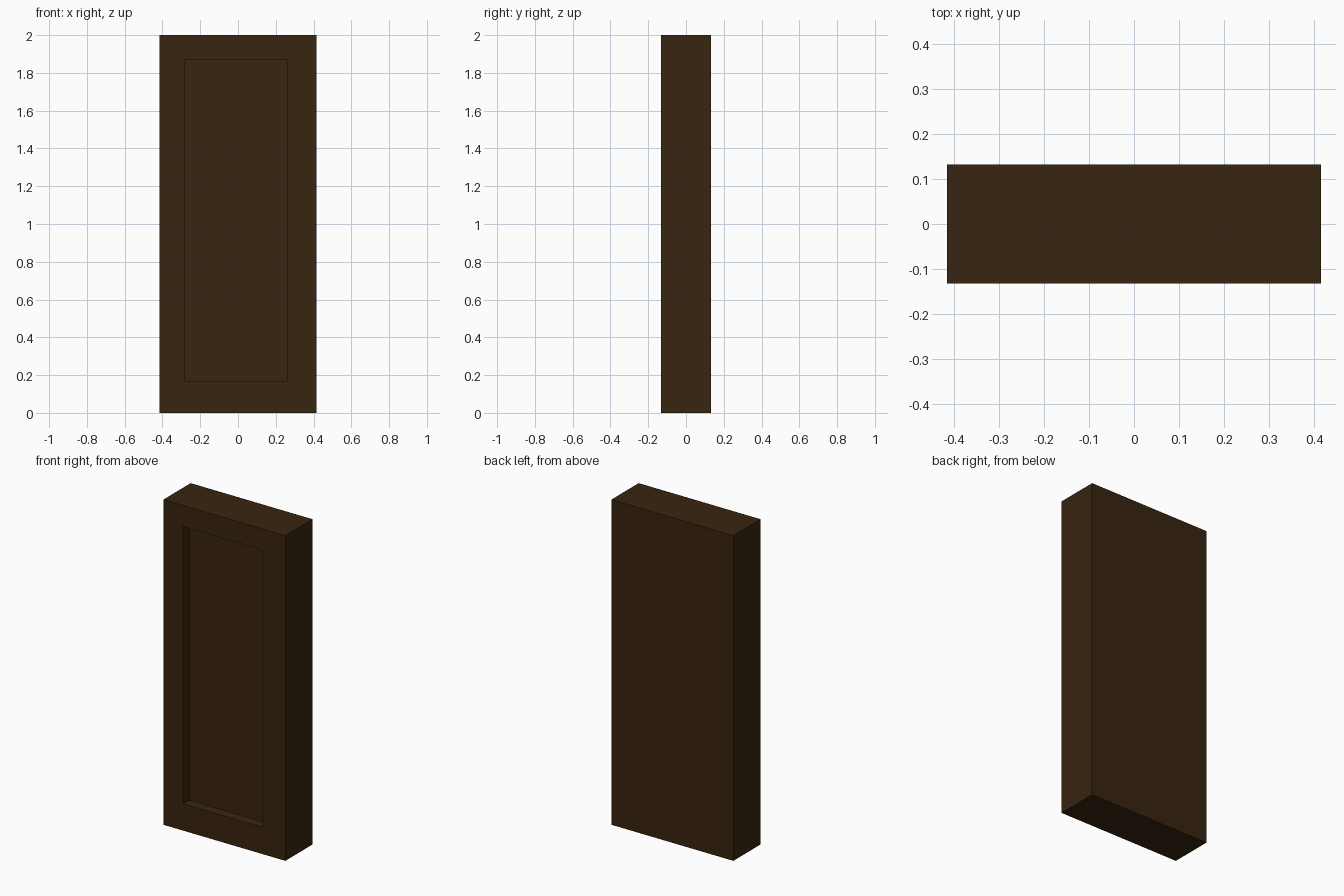
import bpy, bmesh
from mathutils import Vector

if "Cube" in bpy.data.objects:
    bpy.data.objects.remove(bpy.data.objects["Cube"])

W, D, H = 0.83, 0.265, 2.0
LEFT, RIGHT, BOTTOM, TOP = -0.28, 0.26, 0.165, 1.87
DEPTH = 0.059

bm = bmesh.new()

# solid slab standing on the ground
bmesh.ops.create_cube(bm, size=1)
bmesh.ops.scale(bm, vec=(W, D, H), verts=bm.verts)
bmesh.ops.translate(bm, vec=(0, 0, H / 2), verts=bm.verts)
bm.normal_update()

# inset the front face and fit it to the slightly off-centre opening
front = min(bm.faces, key=lambda f: f.calc_center_median().y)
bmesh.ops.inset_individual(bm, faces=[front], thickness=0.1)
for v in front.verts:
    v.co.x = LEFT if v.co.x < 0 else RIGHT
    v.co.z = BOTTOM if v.co.z < H / 2 else TOP

# push the panel back to form the recess
panel = bmesh.ops.extrude_discrete_faces(bm, faces=[front])["faces"][0]
bmesh.ops.translate(bm, vec=Vector((0, DEPTH, 0)), verts=panel.verts)
bmesh.ops.recalc_face_normals(bm, faces=bm.faces)

mesh = bpy.data.meshes.new("recessed_panel")
bm.to_mesh(mesh)
bm.free()
obj = bpy.data.objects.new("recessed_panel", mesh)
bpy.context.collection.objects.link(obj)

# dark brown wood
wood = bpy.data.materials.new("dark_wood")
wood.diffuse_color = (0.040, 0.018, 0.005, 1)
wood.use_nodes = True
wood.node_tree.nodes["Principled BSDF"].inputs["Base Color"].default_value = wood.diffuse_color
mesh.materials.append(wood)
